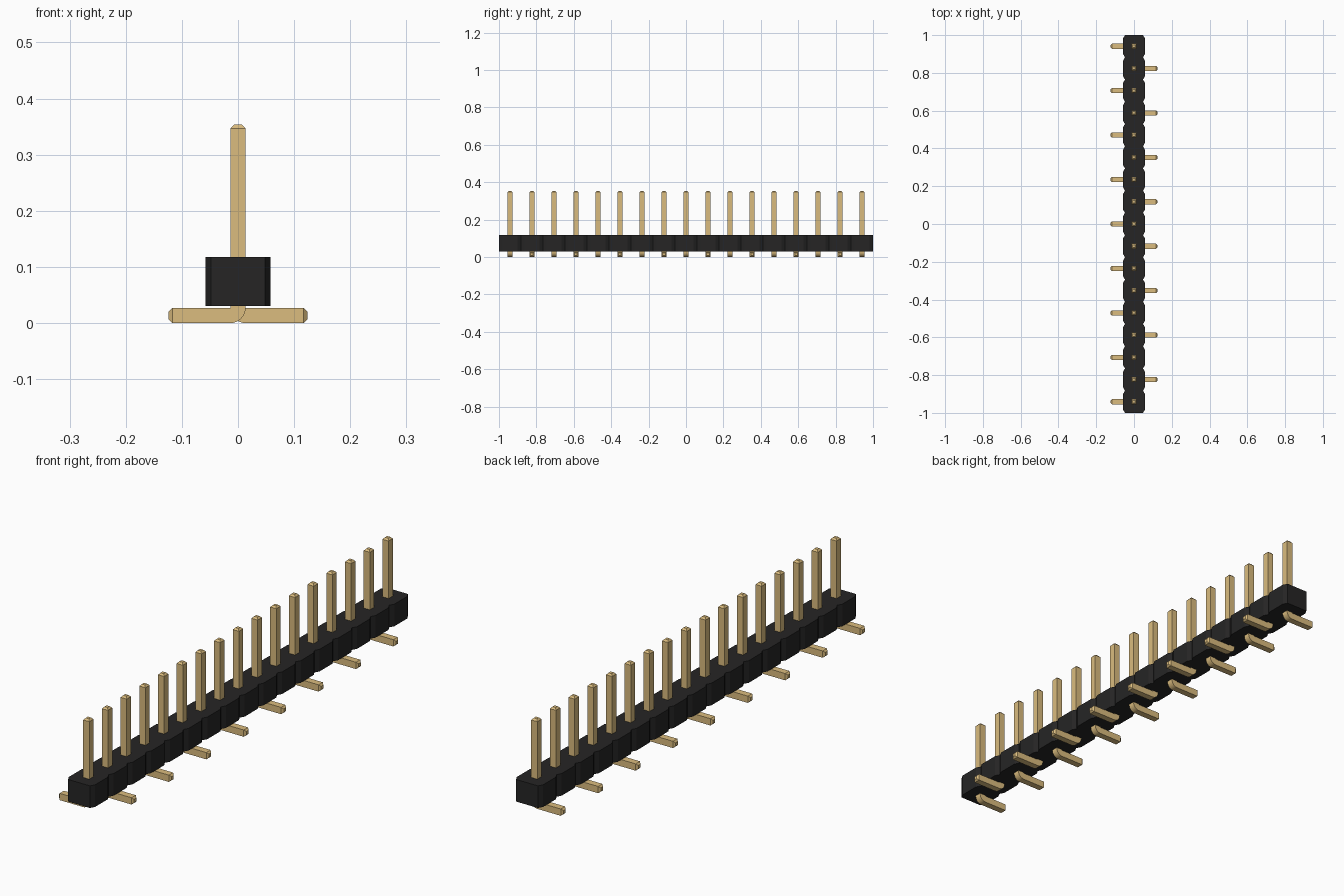
import bpy, bmesh, math
from mathutils import Vector

cube = bpy.data.objects.get("Cube")
if cube:
    bpy.data.objects.remove(cube, do_unlink=True)

COUNT = 17
PITCH = 2 / COUNT
HALF = 0.058                 # half width of the housing
BASE, TOP = 0.03, 0.118      # housing heights
W = 0.027                    # pin thickness
PIN_TOP, FOOT_END = 0.354, 0.124
TIP = 0.007                  # length of the tapered tips


def material(name, rgb):
    m = bpy.data.materials.new(name)
    m.use_nodes = True
    m.diffuse_color = (*rgb, 1)
    m.node_tree.nodes["Principled BSDF"].inputs["Base Color"].default_value = (*rgb, 1)
    return m


def finish(bm, name, mat):
    bmesh.ops.remove_doubles(bm, verts=bm.verts, dist=1e-5)
    bmesh.ops.recalc_face_normals(bm, faces=bm.faces)
    mesh = bpy.data.meshes.new(name)
    bm.to_mesh(mesh)
    bm.free()
    mesh.materials.append(mat)
    return mesh


def add(name, mesh, y=0):
    ob = bpy.data.objects.new(name, mesh)
    ob.location.y = y
    bpy.context.collection.objects.link(ob)
    return ob


black = material("black plastic", (0.019, 0.0185, 0.0185))
gold = material("gold metal", (0.708, 0.504, 0.21))

# Housing: a row of bevelled-corner blocks joined in one outline
cx, cy = 0.010, 0.018
side = []
for i in range(COUNT):
    y0, y1 = -1 + i * PITCH, -1 + (i + 1) * PITCH
    side += [(HALF - cx, y0), (HALF, y0 + cy), (HALF, y1 - cy)]
side.append((HALF - cx, 1))
outline = side + [(-x, y) for x, y in reversed(side)]
bm = bmesh.new()
face = bm.faces.new([bm.verts.new((x, y, BASE)) for x, y in outline])
up = bmesh.ops.extrude_face_region(bm, geom=[face])["geom"]
bmesh.ops.translate(bm, vec=(0, 0, TOP - BASE),
                    verts=[v for v in up if isinstance(v, bmesh.types.BMVert)])
add("housing", finish(bm, "housing", black))


def pin_mesh(name, s):
    """Square pin with a rounded bend, its foot pointing along s on x."""
    h = W / 2
    sections = []            # inner point, outer point, half depth

    def section(inner, outer, k=1.0):
        a, b = Vector(inner), Vector(outer)
        mid = (a + b) / 2
        sections.append((mid + (a - mid) * k, mid + (b - mid) * k, h * k))

    section((h, PIN_TOP), (-h, PIN_TOP), 0.5)
    section((h, PIN_TOP - TIP), (-h, PIN_TOP - TIP))
    for j in range(9):
        t = math.pi / 2 * j / 8
        section((h, W), (h - W * math.cos(t), W - W * math.sin(t)))
    section((FOOT_END - TIP, W), (FOOT_END - TIP, 0))
    section((FOOT_END, W), (FOOT_END, 0), 0.5)

    bm = bmesh.new()
    rings = []
    for a, b, d in sections:
        rings.append([bm.verts.new((s * p.x, y, p.y))
                      for p, y in ((a, -d), (a, d), (b, d), (b, -d))])
    for r, q in zip(rings, rings[1:]):
        for k in range(4):
            bm.faces.new((r[k], r[(k + 1) % 4], q[(k + 1) % 4], q[k]))
    bm.faces.new(rings[0])
    bm.faces.new(rings[-1])
    return finish(bm, name, gold)


# Pins, with feet alternating between the two sides
meshes = [pin_mesh("right_pin", -1), pin_mesh("left_pin", 1)]
pins = []
for i in range(COUNT):
    kind = i % 2
    pins.append(add(("right_pin", "left_pin")[kind] + f"_{i + 1}", meshes[kind],
                    -1 + (i + 0.5) * PITCH))

# Smooth only the bends
bpy.ops.object.select_all(action="DESELECT")
for ob in pins[:2]:
    ob.select_set(True)
    bpy.context.view_layer.objects.active = ob
bpy.ops.object.shade_smooth_by_angle(angle=math.radians(20))
